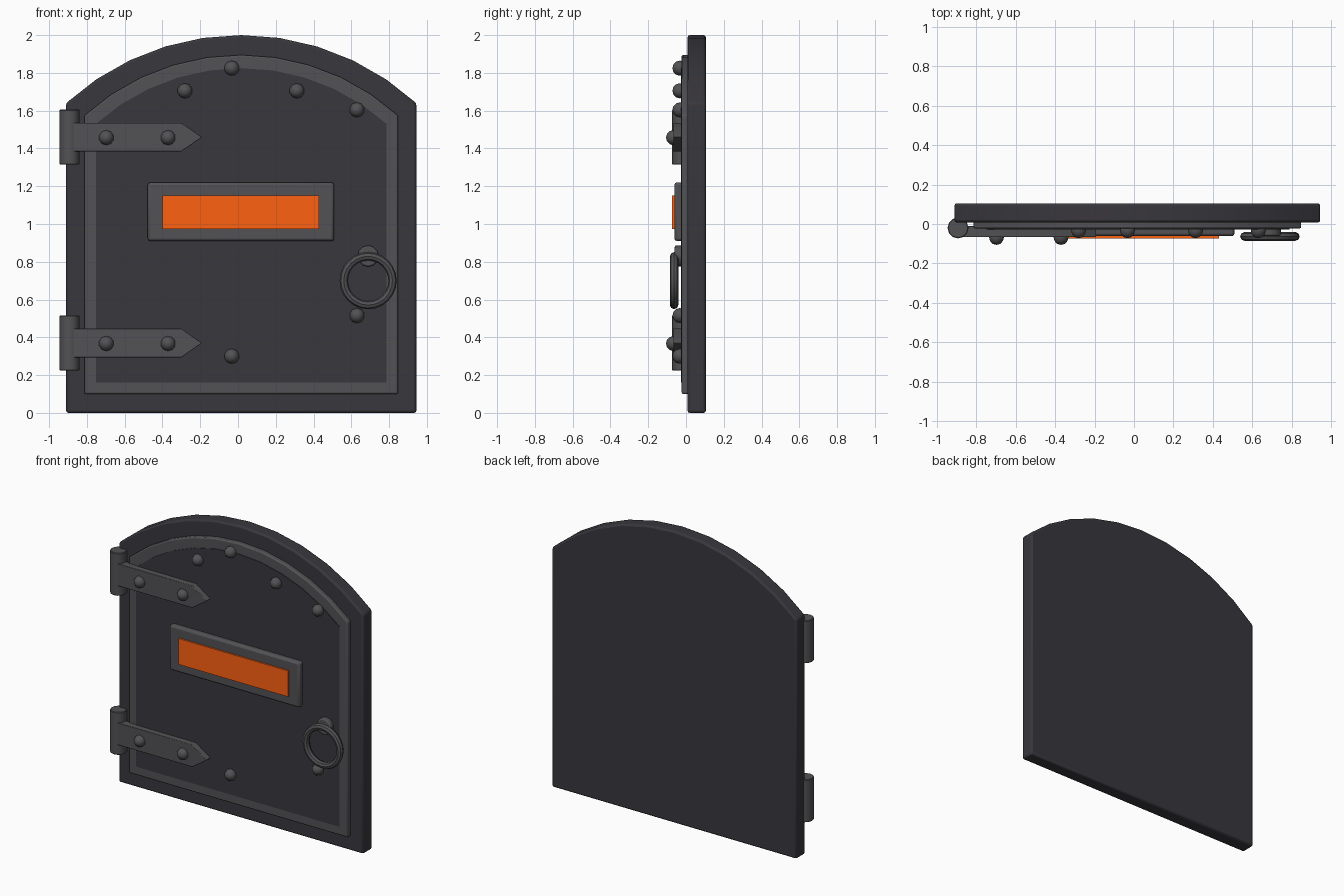
import bpy, bmesh, math

if "Cube" in bpy.data.objects:
    bpy.data.objects.remove(bpy.data.objects["Cube"])

CX = 0.017  # centre line of the door


def material(name, r, g, b):
    m = bpy.data.materials.new(name)
    m.diffuse_color = (r, g, b, 1)
    m.use_nodes = True
    m.node_tree.nodes["Principled BSDF"].inputs["Base Color"].default_value = m.diffuse_color
    return m


DARK = material("dark_iron", 0.040, 0.038, 0.046)
IRON = material("worn_iron", 0.085, 0.085, 0.090)
EMBER = material("ember_orange", 1.0, 0.12, 0.006)


def finish(obj, name, mat, bevel=0.0, segments=2):
    obj.name = name
    obj.data.materials.append(mat)
    if bevel:
        m = obj.modifiers.new("Bevel", 'BEVEL')
        m.width, m.segments, m.limit_method = bevel, segments, 'ANGLE'
        m.angle_limit = math.radians(40)
    bpy.ops.object.select_all(action='DESELECT')
    obj.select_set(True)
    bpy.context.view_layer.objects.active = obj
    bpy.ops.object.shade_smooth_by_angle(angle=math.radians(40))
    return obj


def extrude(name, mat, points, y_front, y_back, bevel=0.0):
    """Solid from an x-z outline, extruded along y."""
    bm = bmesh.new()
    face = bm.faces.new([bm.verts.new((x, y_front, z)) for x, z in points])
    ext = bmesh.ops.extrude_face_region(bm, geom=[face])
    moved = [v for v in ext['geom'] if isinstance(v, bmesh.types.BMVert)]
    bmesh.ops.translate(bm, verts=moved, vec=(0, y_back - y_front, 0))
    bmesh.ops.recalc_face_normals(bm, faces=bm.faces)
    mesh = bpy.data.meshes.new(name)
    bm.to_mesh(mesh)
    bm.free()
    obj = bpy.data.objects.new(name, mesh)
    bpy.context.collection.objects.link(obj)
    return finish(obj, name, mat, bevel)


def arch(half, bottom, spring, top, n=10):
    """Straight sides with a segmental arch on top."""
    rise = top - spring
    r = (half * half + rise * rise) / (2 * rise)
    a = math.asin(half / r)
    pts = [(CX - half, bottom), (CX + half, bottom)]
    for i in range(n + 1):
        t = a - 2 * a * i / n
        pts.append((CX + r * math.sin(t), top - r + r * math.cos(t)))
    return pts


def rect(x0, x1, z0, z1):
    return [(x0, z0), (x1, z0), (x1, z1), (x0, z1)]


def rivet(name, x, y, z):
    bpy.ops.mesh.primitive_uv_sphere_add(segments=10, ring_count=6, radius=0.04,
                                         location=(x, y, z), rotation=(math.pi / 2, 0, 0))
    finish(bpy.context.object, name, IRON)


# Door slab, raised border and inner panel
extrude("door_slab", DARK, arch(0.927, 0.0, 1.64, 2.0), 0.008, 0.105, 0.012)
extrude("border_plate", IRON, arch(0.83, 0.10, 1.575, 1.895), -0.023, 0.02, 0.008)
extrude("inner_panel", DARK, arch(0.77, 0.16, 1.53, 1.825), -0.027, 0.02)

# Viewing window
extrude("window_frame", IRON, rect(-0.478, 0.509, 0.91, 1.22), -0.062, 0.0, 0.014)
extrude("window_glow", EMBER, rect(-0.40, 0.43, 0.973, 1.15), -0.073, 0.0)

# Hinges: barrel, pointed strap and two rivets each
for label, z in (("lower", 0.37), ("upper", 1.46)):
    strap = [(-0.89, z - 0.076), (-0.30, z - 0.076), (-0.19, z),
             (-0.30, z + 0.076), (-0.89, z + 0.076)]
    extrude(label + "_hinge_strap", IRON, strap, -0.067, -0.01, 0.003)
    bpy.ops.mesh.primitive_cylinder_add(vertices=12, radius=0.053, depth=0.292,
                                        location=(-0.892, -0.02, z))
    finish(bpy.context.object, label + "_hinge_barrel", IRON, 0.004, 1)
    for x in (-0.697, -0.37):
        rivet(label + "_hinge_rivet", x, -0.066, z - 0.003)

# Panel rivets
for x, z in ((-0.281, 1.705), (-0.033, 1.825), (0.312, 1.705),
             (0.63, 1.604), (0.63, 0.515), (-0.033, 0.30)):
    rivet("panel_rivet", x, -0.032, z)

# Ring pull and its boss
bpy.ops.mesh.primitive_cylinder_add(vertices=12, radius=0.056, depth=0.06,
                                    location=(0.689, -0.03, 0.83),
                                    rotation=(math.pi / 2, 0, 0))
finish(bpy.context.object, "ring_boss", IRON, 0.008, 2)
bpy.ops.mesh.primitive_torus_add(major_segments=24, minor_segments=8,
                                 major_radius=0.129, minor_radius=0.022,
                                 location=(0.689, -0.063, 0.70),
                                 rotation=(math.pi / 2, 0, 0))
ring = finish(bpy.context.object, "ring_pull", IRON)
ring.data.shade_smooth()
